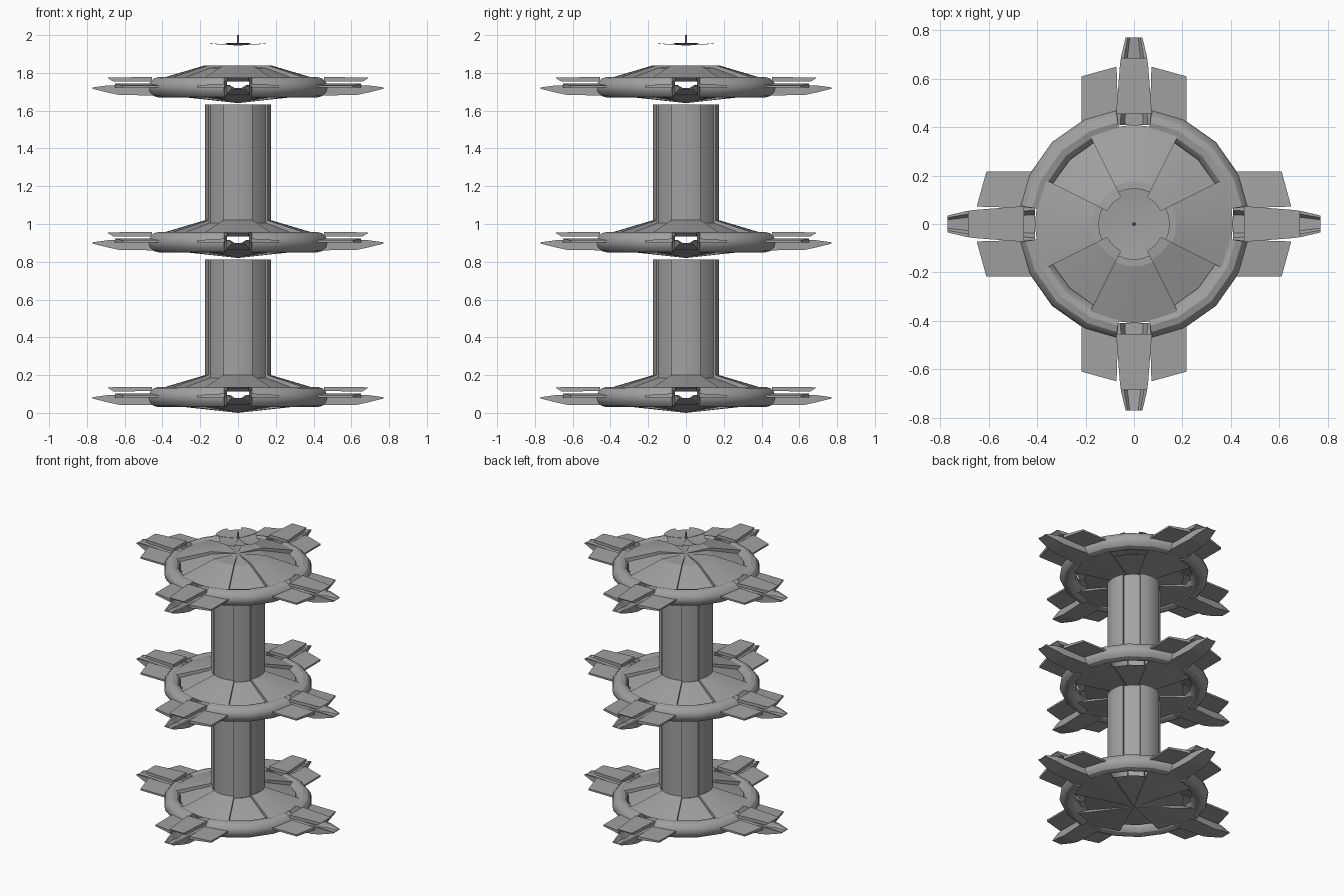
import bpy, bmesh, math
from mathutils import Matrix, Vector

old = bpy.data.objects.get("Cube")
if old:
    bpy.data.objects.remove(old, do_unlink=True)

hull = bpy.data.materials.new("hull_grey")
hull.use_nodes = True
GREY = (0.36, 0.36, 0.36, 1)
hull.diffuse_color = GREY
hull.node_tree.nodes["Principled BSDF"].inputs["Base Color"].default_value = GREY

LEVELS = (0, 0.82, 1.64)
PANEL = 26.5  # half angle of the raised panels


def finish(name, bm, z=0, smooth=False):
    bmesh.ops.remove_doubles(bm, verts=bm.verts, dist=0.0002)
    bmesh.ops.recalc_face_normals(bm, faces=bm.faces)
    me = bpy.data.meshes.new(name)
    bm.to_mesh(me)
    bm.free()
    me.materials.append(hull)
    ob = bpy.data.objects.new(name, me)
    bpy.context.collection.objects.link(ob)
    ob.location.z = z
    if smooth:
        bpy.ops.object.select_all(action='DESELECT')
        ob.select_set(True)
        bpy.context.view_layer.objects.active = ob
        bpy.ops.object.shade_smooth_by_angle(angle=math.radians(30))
    return ob


def skin(bm, rows, close_rows=False, close_cols=False):
    """Join rows of points with quads."""
    grid = [[bm.verts.new(p) for p in row] for row in rows]
    n, m = len(grid), len(grid[0])
    for i in range(n if close_rows else n - 1):
        for j in range(m if close_cols else m - 1):
            k, l = (i + 1) % n, (j + 1) % m
            bm.faces.new((grid[i][j], grid[k][j], grid[k][l], grid[i][l]))
    return grid


def polar(deg, r, z):
    a = math.radians(deg)
    return Vector((r * math.cos(a), r * math.sin(a), z))


def panelled(name, raised, sunk, z=0):
    """Revolve two (radius, height) profiles in alternating sectors."""
    rows = []
    for q in range(4):
        for a in (-PANEL, -PANEL / 2, 0, PANEL / 2, PANEL):
            rows.append([polar(90 * q + a, *p) for p in raised])
        for a in (PANEL, 45, 90 - PANEL):
            rows.append([polar(90 * q + a, *p) for p in sunk])
    bm = bmesh.new()
    skin(bm, rows, close_rows=True)
    return finish(name, bm, z, smooth=True)


def loft(bm, sections):
    """Solid through closed cross-sections."""
    grid = skin(bm, sections, close_cols=True)
    bm.faces.new(grid[0])
    bm.faces.new(grid[-1])


def four_way(bm):
    src = bm.verts[:] + bm.edges[:] + bm.faces[:]
    for q in range(1, 4):
        dup = bmesh.ops.duplicate(bm, geom=src)["geom"]
        verts = [v for v in dup if isinstance(v, bmesh.types.BMVert)]
        bmesh.ops.rotate(bm, verts=verts, cent=(0, 0, 0),
                         matrix=Matrix.Rotation(math.pi / 2 * q, 3, 'Z'))


def slab(x, w, lo, hi):
    return [(x, -w, lo), (x, w, lo), (x, w, hi), (x, -w, hi)]


def trough(x, w, lo, floor, hi):
    return [(x, -w, lo), (x, w, lo), (x, w, hi), (x, w * .75, hi),
            (x, w * .5, floor), (x, -w * .5, floor), (x, -w * .75, hi), (x, -w, hi)]


for n, z in enumerate(LEVELS, 1):
    # deck cones
    panelled(f"upper_deck_{n}", [(.175, .2), (.41, .13)], [(.165, .185), (.375, .115)], z)
    panelled(f"lower_deck_{n}", [(0, 0), (.41, .045)], [(0, .003), (.32, .05)], z)

    # rim tube, open at the four bays
    bm = bmesh.new()
    rows = [[polar(a, .425 + .054 * math.cos(t * math.pi / 6),
                   .084 + .054 * math.sin(t * math.pi / 6)) for t in range(12)]
            for a in (9, 25, 45, 65, 81)]
    loft(bm, rows)
    four_way(bm)
    finish(f"rim_{n}", bm, z, smooth=True)

    # bay roofs
    bm = bmesh.new()
    loft(bm, [slab(.455, .074, .115, .138), slab(.66, .058, .114, .136),
              slab(.687, .054, .131, .135)])
    four_way(bm)
    finish(f"bay_roofs_{n}", bm, z)

    # bay ramps
    bm = bmesh.new()
    loft(bm, [trough(.41, .075, .04, .055, .076), trough(.63, .06, .043, .06, .095),
              trough(.69, .054, .056, .07, .094), trough(.77, .035, .076, .079, .083)])
    four_way(bm)
    finish(f"bay_ramps_{n}", bm, z)

    # side wings
    bm = bmesh.new()
    for s in (1, -1):
        outline = [(.42, .065), (.42, .218), (.61, .218), (.65, .072)]
        top = [(x, s * y, .103 if y < .1 else .094) for x, y in outline]
        low = [(x, s * y, .082) for x, y in outline]
        loft(bm, [low, top])
    four_way(bm)
    finish(f"wings_{n}", bm, z)

# columns between decks
for n, z in enumerate(LEVELS[:2], 1):
    panelled(f"column_{n}", [(.175, .2), (.175, .812)], [(.163, .185), (.163, .812)], z)

# roof cap
panelled("roof_cap", [(0, 1.84), (.175, 1.84)], [(0, 1.84), (.165, 1.825)])

# floating dish and mast
panelled("dish", [(0, 1.948), (.08, 1.949), (.148, 1.957)],
         [(0, 1.946), (.08, 1.947), (.125, 1.951)])
bm = bmesh.new()
bmesh.ops.create_cone(bm, cap_ends=True, segments=8, radius1=.007, radius2=.004, depth=.054,
                      matrix=Matrix.Translation((0, 0, 1.973)))
finish("mast", bm)
